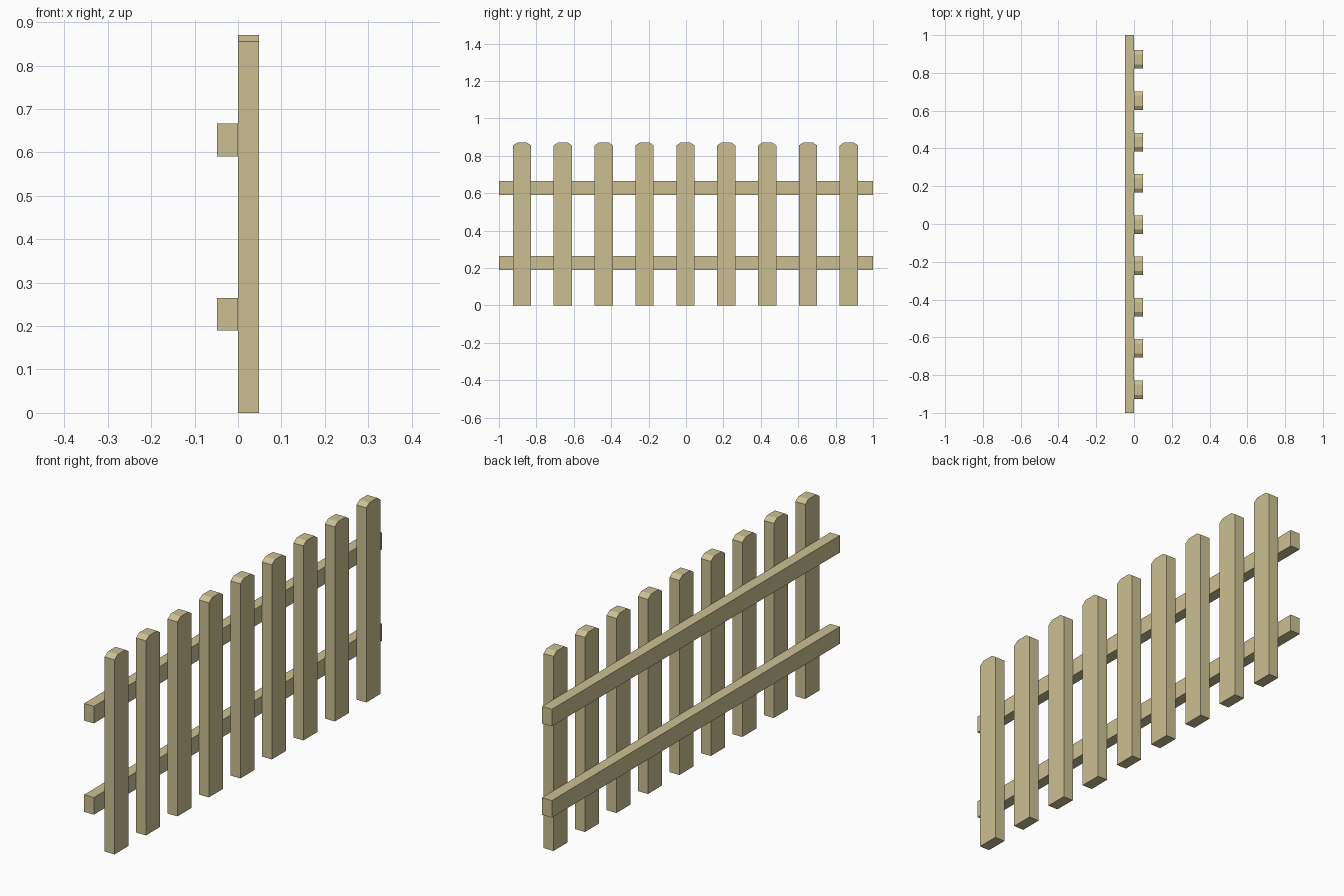
import bpy, bmesh

if "Cube" in bpy.data.objects:
    bpy.data.objects.remove(bpy.data.objects["Cube"])

wood = bpy.data.materials.new("pale wood")
wood.diffuse_color = (0.60, 0.53, 0.29, 1.0)
wood.use_nodes = True
wood.node_tree.nodes["Principled BSDF"].inputs["Base Color"].default_value = wood.diffuse_color


def extrude_x(name, profile, x0, x1):
    """Extrude a (y, z) outline from x0 to x1."""
    bm = bmesh.new()
    face = bm.faces.new([bm.verts.new((x0, y, z)) for y, z in profile])
    ext = bmesh.ops.extrude_face_region(bm, geom=[face])
    moved = [v for v in ext["geom"] if isinstance(v, bmesh.types.BMVert)]
    bmesh.ops.translate(bm, verts=moved, vec=(x1 - x0, 0, 0))
    bmesh.ops.recalc_face_normals(bm, faces=bm.faces)
    mesh = bpy.data.meshes.new(name)
    bm.to_mesh(mesh)
    bm.free()
    mesh.materials.append(wood)
    obj = bpy.data.objects.new(name, mesh)
    bpy.context.collection.objects.link(obj)
    return obj


# Nine pickets with clipped top corners
half, height, clip_y, clip_z = 0.049, 0.87, 0.022, 0.015
for i in range(9):
    c = -0.003 + (i - 4) * 0.2185
    extrude_x(f"picket_{i + 1}", [
        (c - half, 0), (c + half, 0),
        (c + half, height - clip_z), (c + half - clip_y, height),
        (c - half + clip_y, height), (c - half, height - clip_z),
    ], 0.0, 0.048)

# Two long rails behind the pickets
for name, z in (("lower_rail", 0.19), ("upper_rail", 0.591)):
    extrude_x(name, [(-1, z), (1, z), (1, z + 0.075), (-1, z + 0.075)], -0.048, -0.0005)
